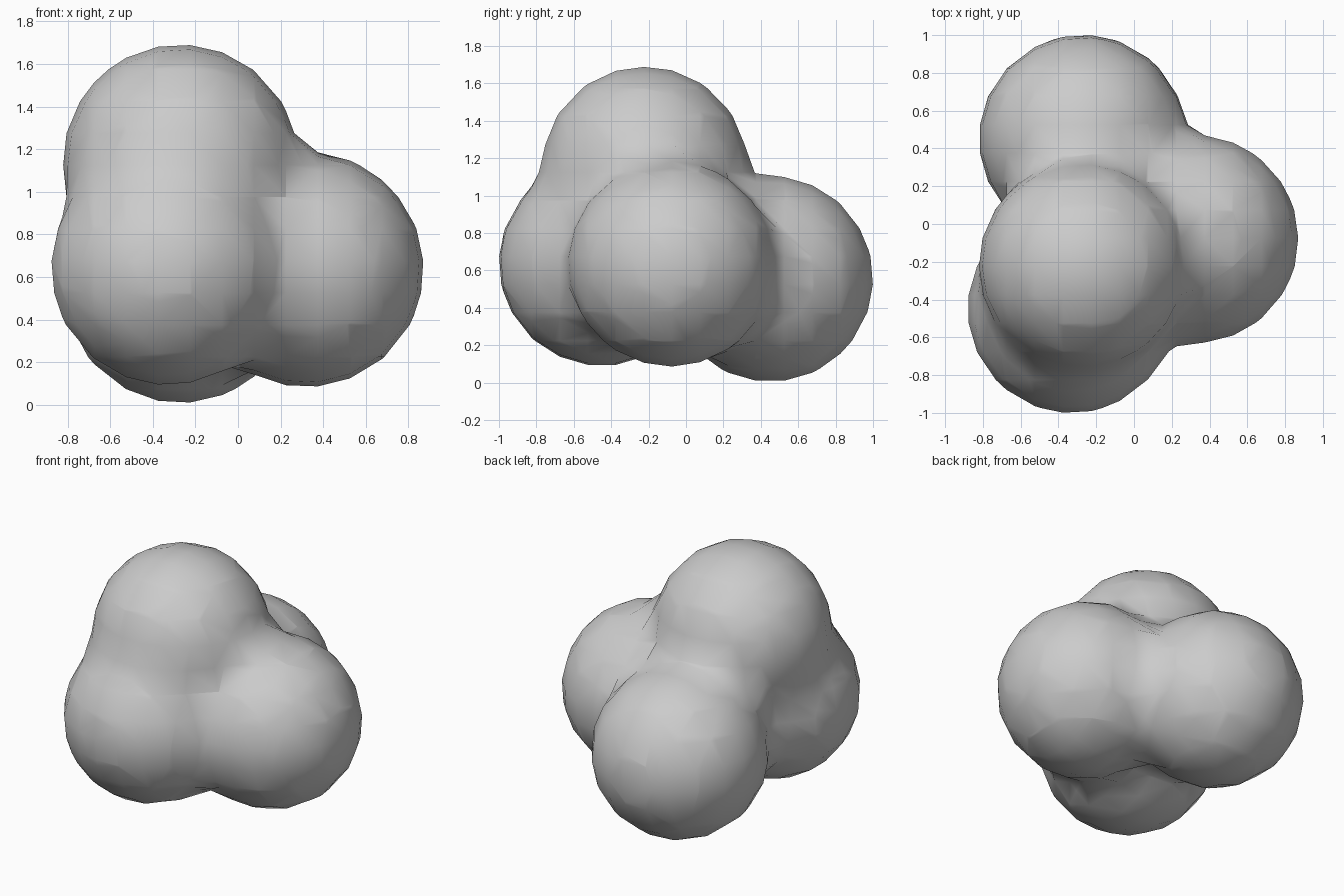
import bpy

if "Cube" in bpy.data.objects:
    bpy.data.objects.remove(bpy.data.objects["Cube"])

# Blended cluster of four equal balls, built as metaballs
RADIUS = 0.692        # field radius; visible ball radius is about 0.55
BALLS = [
    (-0.27, -0.22, 1.14),   # top
    (0.32, -0.08, 0.635),   # right
    (-0.33, -0.45, 0.64),   # front left
    (-0.27, 0.45, 0.555),   # back
]

meta = bpy.data.metaballs.new("ball_cluster")
meta.threshold = 0.1
meta.resolution = 0.15
meta.render_resolution = 0.15
for co in BALLS:
    ball = meta.elements.new(type='BALL')
    ball.co = co
    ball.radius = RADIUS
    ball.stiffness = 2.0
cluster = bpy.data.objects.new("ball_cluster", meta)
bpy.context.collection.objects.link(cluster)

# Turn the blended surface into a smooth mesh
bpy.context.view_layer.update()
bpy.ops.object.select_all(action='DESELECT')
cluster.select_set(True)
bpy.context.view_layer.objects.active = cluster
bpy.ops.object.convert(target='MESH')
result = bpy.context.view_layer.objects.active
result.name = "ball_cluster"
bpy.ops.object.shade_smooth()
